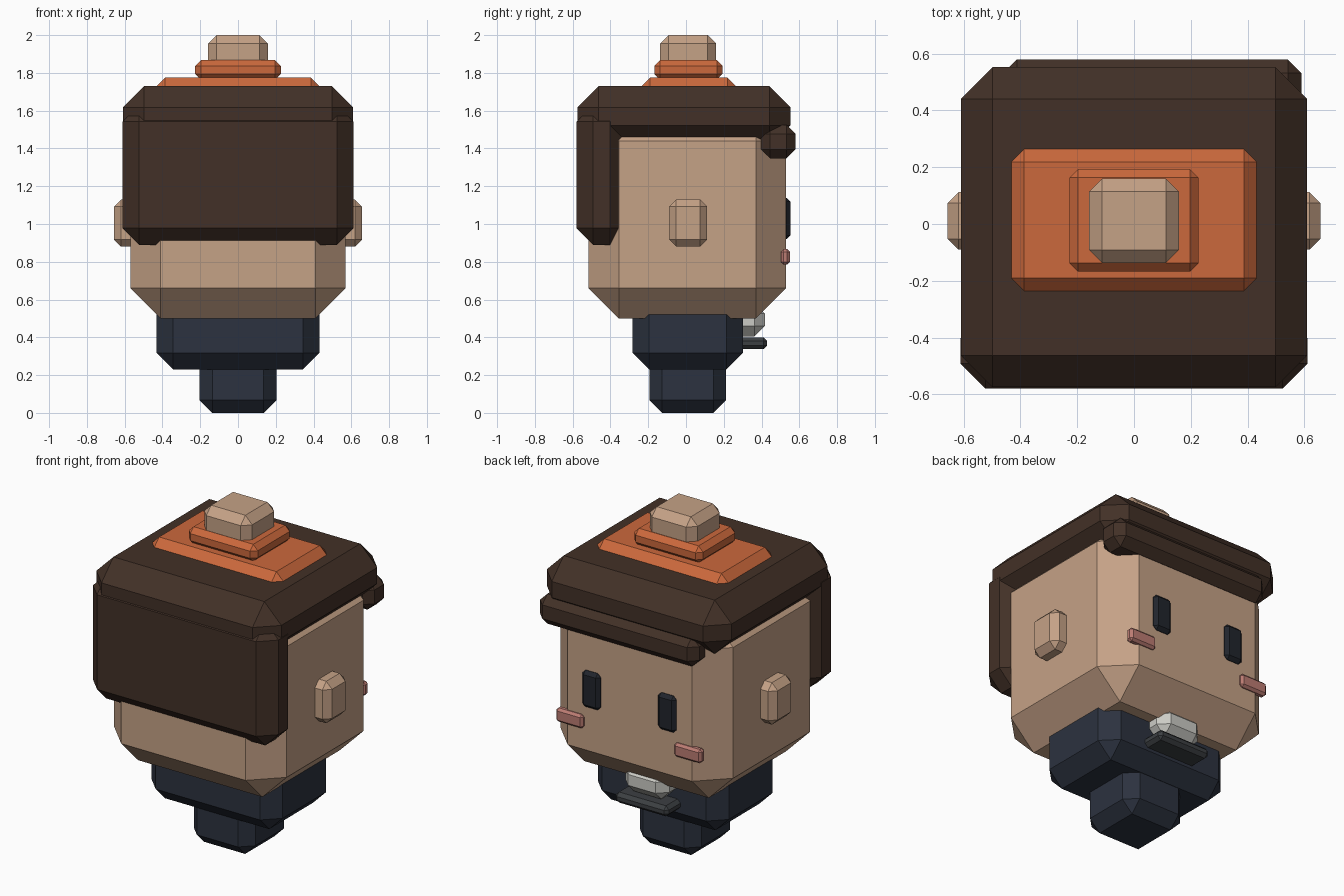
import bpy, bmesh
from mathutils import Vector

if "Cube" in bpy.data.objects:
    bpy.data.objects.remove(bpy.data.objects["Cube"])


def material(name, r, g, b):
    m = bpy.data.materials.new(name)
    m.diffuse_color = (r, g, b, 1)
    m.use_nodes = True
    m.node_tree.nodes["Principled BSDF"].inputs["Base Color"].default_value = m.diffuse_color
    return m


SKIN = material("skin", 0.56, 0.36, 0.24)
HAIR = material("hair", 0.055, 0.03, 0.02)
ORANGE = material("orange", 0.6, 0.14, 0.045)
NAVY = material("navy", 0.025, 0.032, 0.05)
BLACK = material("black", 0.015, 0.018, 0.025)
PINK = material("pink", 0.5, 0.2, 0.17)
PALE = material("pale", 0.6, 0.6, 0.56)
SLATE = material("slate", 0.045, 0.05, 0.055)


def block(name, xs, ys, zs, bevel, mat):
    """Box given by its x, y and z ranges, with every edge chamfered once."""
    lo, hi = Vector((xs[0], ys[0], zs[0])), Vector((xs[1], ys[1], zs[1]))
    centre, size = (lo + hi) / 2, hi - lo
    bm = bmesh.new()
    bmesh.ops.create_cube(bm, size=1)
    bmesh.ops.scale(bm, vec=size, verts=bm.verts)
    bmesh.ops.bevel(bm, geom=bm.edges[:], offset=bevel, segments=1,
                    profile=0.5, affect='EDGES')
    mesh = bpy.data.meshes.new(name)
    bm.to_mesh(mesh)
    bm.free()
    mesh.materials.append(mat)
    ob = bpy.data.objects.new(name, mesh)
    ob.location = centre
    bpy.context.collection.objects.link(ob)
    return ob


def pair(name, xs, ys, zs, bevel, mat):
    """The same block on both sides of the head."""
    block(name + "_right", xs, ys, zs, bevel, mat)
    block(name + "_left", (-xs[1], -xs[0]), ys, zs, bevel, mat)


# Head and ears
block("head", (-0.57, 0.57), (-0.515, 0.53), (0.5, 1.6), 0.16, SKIN)
pair("ear", (0.52, 0.657), (-0.09, 0.112), (0.88, 1.13), 0.038, SKIN)

# Hair: cap, back panel, fringe over the face (+y)
block("hair_cap", (-0.61, 0.61), (-0.575, 0.553), (1.41, 1.73), 0.112, HAIR)
block("hair_back", (-0.612, 0.612), (-0.58, -0.315), (0.89, 1.63), 0.088, HAIR)
block("hair_fringe", (-0.46, 0.59), (0.397, 0.58), (1.347, 1.525), 0.048, HAIR)

# Face
pair("eye", (0.19, 0.31), (0.49, 0.553), (0.92, 1.138), 0.02, BLACK)
pair("cheek", (0.3, 0.48), (0.502, 0.55), (0.785, 0.867), 0.014, PINK)

# Top knot with its band
block("band_base", (-0.432, 0.432), (-0.236, 0.264), (1.62, 1.775), 0.045, ORANGE)
block("band_ring", (-0.227, 0.227), (-0.168, 0.193), (1.765, 1.867), 0.03, ORANGE)
block("top_knot", (-0.158, 0.158), (-0.137, 0.16), (1.8, 2.0), 0.045, SKIN)

# Body, peg and collar
block("body", (-0.432, 0.432), (-0.284, 0.302), (0.23, 0.64), 0.088, NAVY)
block("base_peg", (-0.203, 0.203), (-0.194, 0.212), (0.0, 0.4), 0.067, NAVY)
block("collar", (-0.145, 0.145), (0.2, 0.418), (0.405, 0.58), 0.055, PALE)
block("collar_plate", (-0.175, 0.175), (0.2, 0.43), (0.337, 0.4), 0.02, SLATE)
